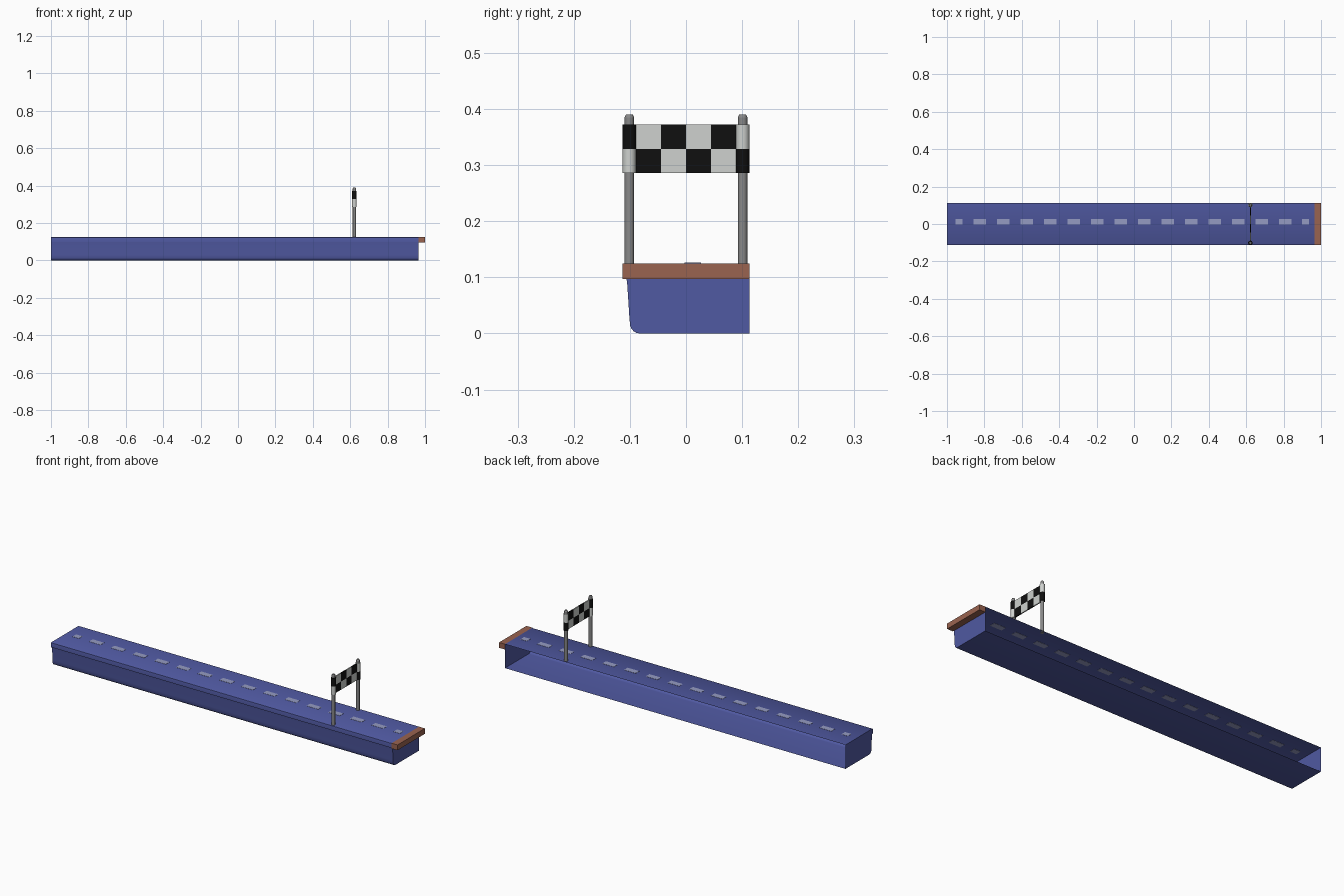
import bpy, bmesh, math
from mathutils import Matrix, Vector

if "Cube" in bpy.data.objects:
    bpy.data.objects.remove(bpy.data.objects["Cube"])


def material(name, rgb):
    m = bpy.data.materials.new(name)
    m.diffuse_color = (*rgb, 1)
    m.use_nodes = True
    m.node_tree.nodes["Principled BSDF"].inputs["Base Color"].default_value = m.diffuse_color
    return m


BLUE = material("deck_blue", (0.08, 0.10, 0.36))
PALE = material("dash_pale_blue", (0.30, 0.33, 0.54))
BROWN = material("plank_brown", (0.32, 0.125, 0.08))
GREY = material("post_grey", (0.25, 0.25, 0.25))
BLACK = material("check_black", (0.005, 0.005, 0.005))
WHITE = material("check_white", (0.62, 0.64, 0.62))

X0, X1, HALF, TOP = -1.0, 0.966, 0.113, 0.125
GATE_X, POST_Y = 0.622, 0.101


def finish(name, bm, mats, smooth=False):
    me = bpy.data.meshes.new(name)
    bm.to_mesh(me)
    bm.free()
    ob = bpy.data.objects.new(name, me)
    bpy.context.collection.objects.link(ob)
    for m in mats:
        me.materials.append(m)
    if smooth:
        bpy.ops.object.select_all(action='DESELECT')
        ob.select_set(True)
        bpy.context.view_layer.objects.active = ob
        bpy.ops.object.shade_smooth_by_angle(angle=math.radians(35))
    return ob


def add_box(bm, lo, hi):
    lo, hi = Vector(lo), Vector(hi)
    mat = Matrix.Translation((lo + hi) / 2) @ Matrix.Diagonal((*(hi - lo), 1))
    bmesh.ops.create_cube(bm, size=1, matrix=mat)


def add_cylinder(bm, y, z0, z1, r0, r1=None, sides=16):
    bmesh.ops.create_cone(bm, cap_ends=True, segments=sides, radius1=r0,
                          radius2=r0 if r1 is None else r1, depth=z1 - z0,
                          matrix=Matrix.Translation((GATE_X, y, (z0 + z1) / 2)))


# Deck: open-backed shell swept along x, with a lip and a rounded lower front edge
profile = [(HALF, TOP), (-0.109, TOP), (-0.112, 0.123), (-HALF, 0.119),
           (-HALF, 0.100), (-0.106, 0.098), (-0.1045, 0.085), (-0.101, 0.03)]
for i in range(1, 6):
    a = math.radians(180 + 18 * i)
    profile.append((-0.083 + 0.0175 * math.cos(a), 0.02 + 0.02 * math.sin(a)))
profile.append((HALF, 0.0))
bm = bmesh.new()
left = [bm.verts.new((X0, y, z)) for y, z in profile]
right = [bm.verts.new((X1, y, z)) for y, z in profile]
for i in range(len(profile) - 1):
    bm.faces.new((left[i], left[i + 1], right[i + 1], right[i]))
bm.faces.new(left[::-1])
bm.faces.new(right)
finish("deck_shell", bm, [BLUE], True)

# End plank
bm = bmesh.new()
add_box(bm, (X1, -HALF, 0.097), (1.0, HALF, TOP))
finish("end_plank", bm, [BROWN])

# Centre line dashes, with shorter ones at both ends
bm = bmesh.new()
count, first, last, length = 16, -0.935, 0.918, 0.067
pitch = (last - first + 0.030) / (count - 1)
for i in range(count):
    size, x = length, first - 0.015 + i * pitch
    if i in (0, count - 1):
        size, x = 0.037, first if i == 0 else last
    add_box(bm, (x - size / 2, -0.003, TOP - 0.001),
            (x + size / 2, 0.027, TOP + 0.001))
finish("centre_dashes", bm, [PALE])

# Gate posts with chamfered tops
for side, name in ((-1, "front_post"), (1, "back_post")):
    bm = bmesh.new()
    add_cylinder(bm, side * POST_Y, TOP - 0.003, 0.385, 0.0085)
    add_cylinder(bm, side * POST_Y, 0.385, 0.390, 0.0085, 0.006)
    finish(name, bm, [GREY], True)

# Checkered banner: thin sheet plus a sleeve around each post
Z0, Z1, CELL = 0.286, 0.372, 0.0445
MID = (Z0 + Z1) / 2


def color_checks(bm):
    cuts = [((0, 0, MID), (0, 0, 1))]
    cuts += [((0, k * CELL, 0), (0, 1, 0)) for k in (-1, 0, 1)]
    for co, no in cuts:
        bmesh.ops.bisect_plane(bm, geom=bm.verts[:] + bm.edges[:] + bm.faces[:],
                               plane_co=co, plane_no=no, dist=1e-6)
    for f in bm.faces:
        c = f.calc_center_bounds()
        col = math.floor((c.y + 2 * CELL) / CELL) + 1
        f.material_index = (col + (c.z < MID)) % 2


bm = bmesh.new()
add_box(bm, (GATE_X - 0.003, -0.0895, Z0), (GATE_X + 0.003, 0.0895, Z1))
color_checks(bm)
finish("banner_sheet", bm, [BLACK, WHITE])

for side, name in ((-1, "front_banner_sleeve"), (1, "back_banner_sleeve")):
    bm = bmesh.new()
    add_cylinder(bm, side * POST_Y, Z0, Z1, 0.012)
    color_checks(bm)
    finish(name, bm, [BLACK, WHITE], True)
